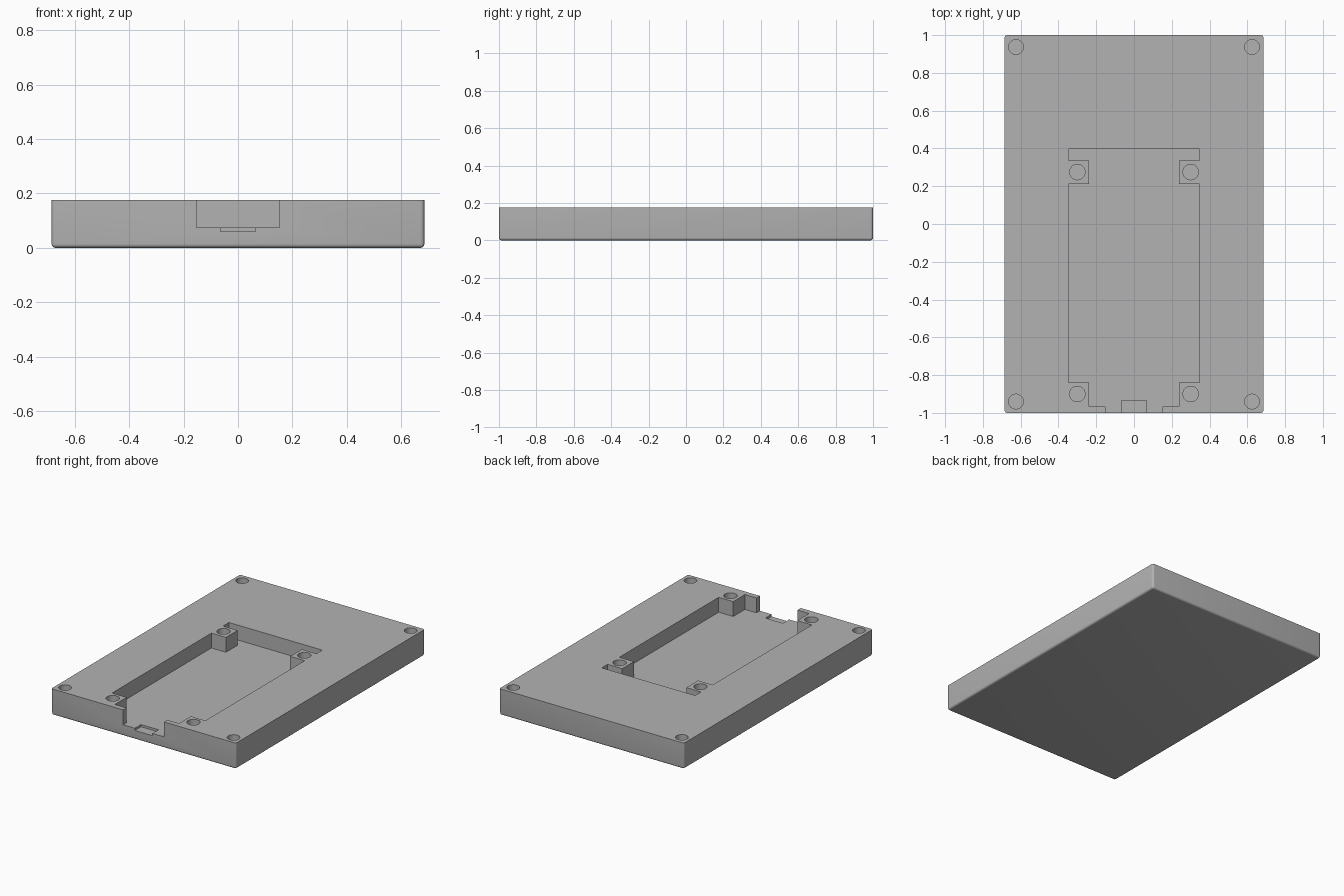
import bpy, bmesh, math

if "Cube" in bpy.data.objects:
    bpy.data.objects.remove(bpy.data.objects["Cube"], do_unlink=True)

HALF_X, HALF_Y, TOP = 0.685, 1.0, 0.175
FLOOR, SLOT_FLOOR, ABOVE = 0.075, 0.06, 0.3

grey = bpy.data.materials.new("plain grey")
grey.use_nodes = True
colour = (0.45, 0.45, 0.45, 1)
grey.diffuse_color = colour
grey.node_tree.nodes["Principled BSDF"].inputs["Base Color"].default_value = colour


def prism(name, outline, z0, z1):
    """Extrude an outline in the ground plane from z0 up to z1."""
    bm = bmesh.new()
    face = bm.faces.new([bm.verts.new((x, y, z0)) for x, y in outline])
    made = bmesh.ops.extrude_face_region(bm, geom=[face])["geom"]
    for v in made:
        if isinstance(v, bmesh.types.BMVert):
            v.co.z = z1
    bmesh.ops.recalc_face_normals(bm, faces=bm.faces)
    mesh = bpy.data.meshes.new(name)
    bm.to_mesh(mesh)
    bm.free()
    mesh.materials.append(grey)
    obj = bpy.data.objects.new(name, mesh)
    bpy.context.collection.objects.link(obj)
    return obj


def rectangle(x, y0, y1):
    return [(-x, y0), (x, y0), (x, y1), (-x, y1)]


def circle(cx, cy, r, n=48):
    return [(cx + r * math.cos(2 * math.pi * i / n),
             cy + r * math.sin(2 * math.pi * i / n)) for i in range(n)]


# Body: block with softened sides and underside, crisp top rim
body = prism("case_base", rectangle(HALF_X, -HALF_Y, HALF_Y), 0, TOP)
bm = bmesh.new()
bm.from_mesh(body.data)
soft = [e for e in bm.edges if min(v.co.z for v in e.verts) < 0.01]
bmesh.ops.bevel(bm, geom=soft, offset=0.014, segments=5, profile=0.5, affect='EDGES')
bm.to_mesh(body.data)
bm.free()

# Recess outline: right half mirrored, leaving four screw posts and a front opening
half = [(0.152, -1.1), (0.152, -0.965), (0.238, -0.965), (0.238, -0.84),
        (0.346, -0.84), (0.346, 0.212), (0.238, 0.212), (0.238, 0.336),
        (0.346, 0.336), (0.346, 0.398)]
cutters = [prism("recess_cutter", half + [(-x, y) for x, y in reversed(half)], FLOOR, ABOVE),
           prism("connector_slot_cutter", rectangle(0.065, -1.1, -0.935), SLOT_FLOOR, ABOVE)]

# Screw holes in the corners and in the posts
for x, y, r in [(0.625, 0.937, 0.039), (0.625, -0.94, 0.039),
                (0.3, 0.275, 0.041), (0.3, -0.9, 0.041)]:
    for side in (-1, 1):
        cutters.append(prism("screw_hole_cutter", circle(side * x, y, r), FLOOR, ABOVE))

for cutter in cutters:
    cutter.hide_render = True
    cutter.hide_viewport = True
    mod = body.modifiers.new(cutter.name, 'BOOLEAN')
    mod.operation = 'DIFFERENCE'
    mod.solver = 'EXACT'
    mod.object = cutter

# Bake the cuts, then drop the cutters
bpy.context.view_layer.update()
graph = bpy.context.evaluated_depsgraph_get()
final = bpy.data.meshes.new_from_object(body.evaluated_get(graph))
body.modifiers.clear()
body.data = final
for cutter in cutters:
    bpy.data.objects.remove(cutter, do_unlink=True)

bpy.context.view_layer.objects.active = body
body.select_set(True)
bpy.ops.object.shade_smooth_by_angle(angle=math.radians(30))
